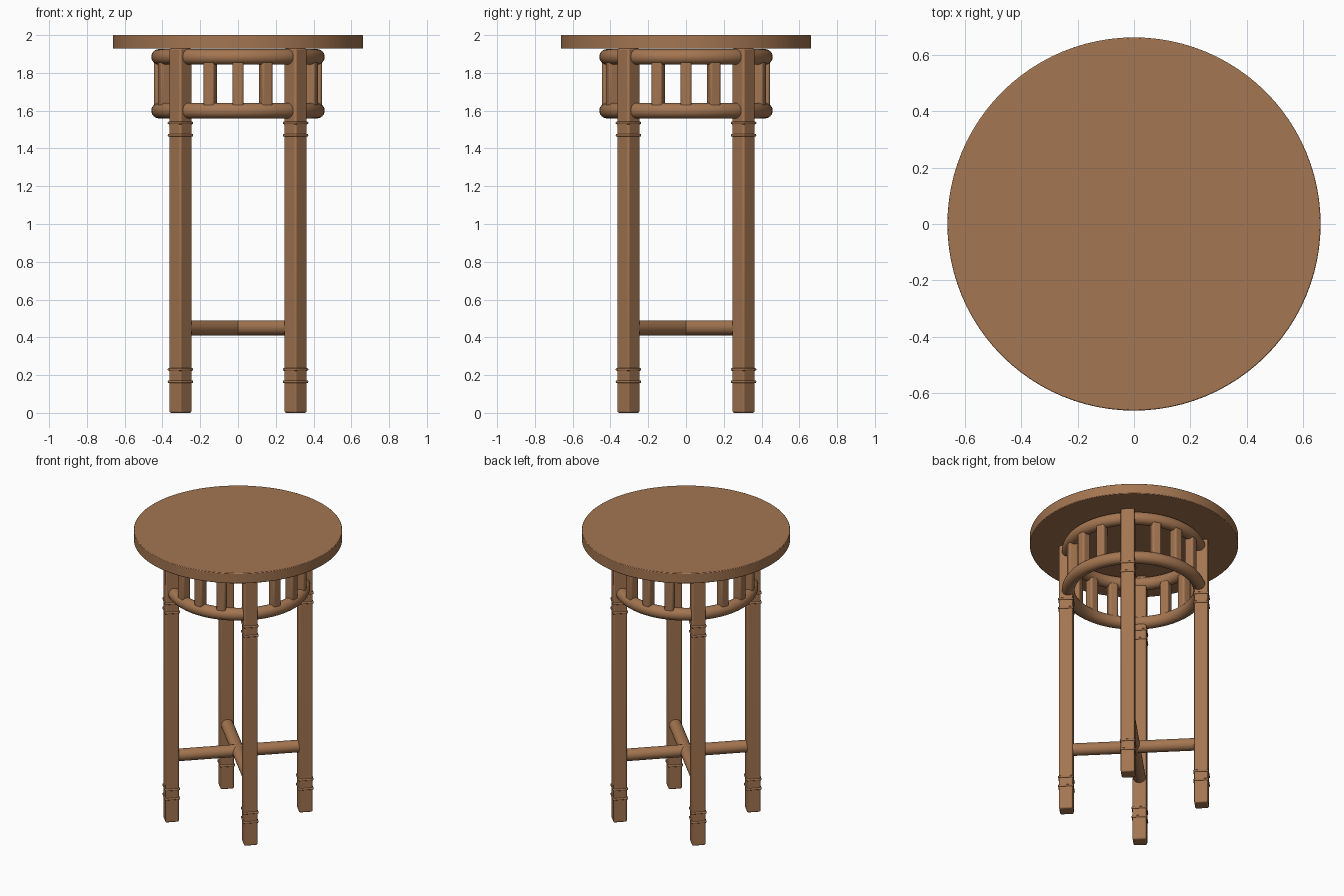
import bpy, math

if "Cube" in bpy.data.objects:
    bpy.data.objects.remove(bpy.data.objects["Cube"])

wood = bpy.data.materials.new("warm brown wood")
wood.diffuse_color = (0.37, 0.18, 0.083, 1)
wood.use_nodes = True
wood.node_tree.nodes["Principled BSDF"].inputs["Base Color"].default_value = wood.diffuse_color


def finish(name, bevel=0.0, segments=3):
    """Name, colour, soften and shade the active object."""
    ob = bpy.context.object
    ob.name = name
    ob.data.materials.append(wood)
    if bevel:
        bpy.ops.object.transform_apply(location=False, rotation=False, scale=True)
        mod = ob.modifiers.new("soft_edges", 'BEVEL')
        mod.width, mod.segments = bevel, segments
        mod.limit_method = 'ANGLE'
    bpy.ops.object.shade_smooth_by_angle(angle=math.radians(40))
    return ob


def post(name, radius, angle, width, z0, z1, bevel):
    """Square post standing at a polar position and facing outward."""
    bpy.ops.mesh.primitive_cube_add(
        size=1, location=(radius * math.cos(angle), radius * math.sin(angle), (z0 + z1) / 2),
        rotation=(0, 0, angle))
    bpy.context.object.scale = (width, width, z1 - z0)
    return finish(name, bevel)


# Round top
bpy.ops.mesh.primitive_cylinder_add(vertices=96, radius=0.662, depth=0.072, location=(0, 0, 1.964))
finish("table_top", 0.004, 2)

LEG_R = 0.431
RING_R = 0.418
for i in range(4):
    a = math.radians(45 + 90 * i)
    # Legs with thin decorative bands
    post(f"leg_{i + 1}", LEG_R, a, 0.088, 0, 1.93, 0.010)
    for j, z in enumerate((0.165, 0.23, 1.47, 1.535)):
        post(f"leg_{i + 1}_band_{j + 1}", LEG_R, a, 0.099, z - 0.007, z + 0.007, 0.006)
    # Three spindles per side between the rings
    for j, off in enumerate((-20.7, 0, 20.7)):
        post(f"spindle_{i + 1}_{j + 1}", RING_R - 0.003, math.radians(90 * i + off),
             0.06, 1.61, 1.88, 0.012)

# Two gallery rings
for name, z in (("lower_ring", 1.60), ("upper_ring", 1.885)):
    bpy.ops.mesh.primitive_torus_add(major_radius=RING_R, minor_radius=0.041,
                                     major_segments=96, minor_segments=24, location=(0, 0, z))
    finish(name)

# Crossed stretchers
for i, deg in enumerate((45, 135)):
    bpy.ops.mesh.primitive_cylinder_add(vertices=32, radius=0.04, depth=2 * LEG_R,
                                        location=(0, 0, 0.45),
                                        rotation=(0, math.pi / 2, math.radians(deg)))
    finish(f"stretcher_{i + 1}")
